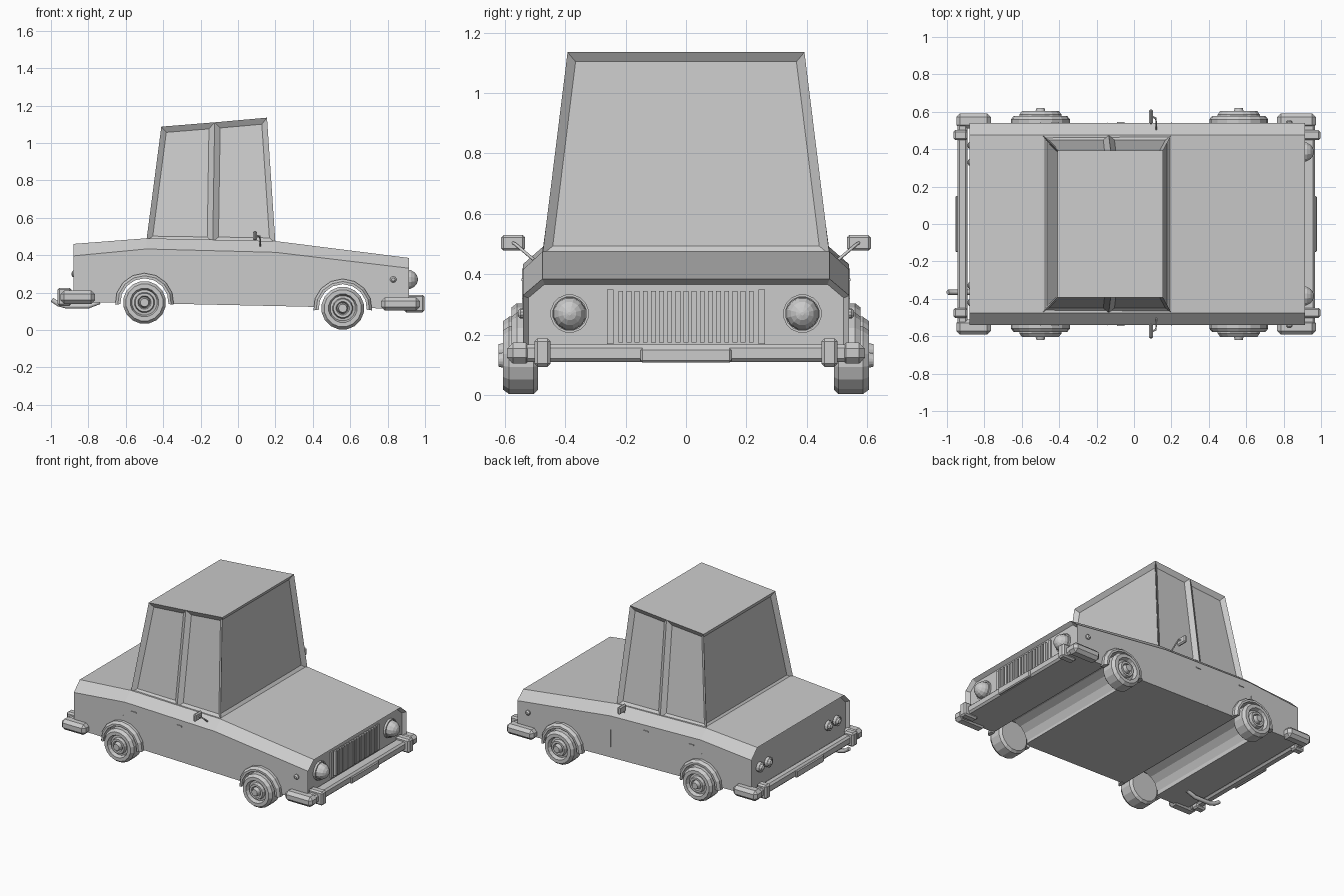
import bpy, bmesh
from math import sin, cos, pi, radians

if "Cube" in bpy.data.objects:
    bpy.data.objects.remove(bpy.data.objects["Cube"])


def loft(name, rings, bevel=0, insets=None):
    """Skin closed rings of points, cap both ends; insets = (test, thickness, depth)."""
    bm = bmesh.new()
    vs = [[bm.verts.new(p) for p in r] for r in rings]
    n = len(vs[0])
    for a, b in zip(vs, vs[1:]):
        for i in range(n):
            j = (i + 1) % n
            bm.faces.new((a[i], a[j], b[j], b[i]))
    bm.faces.new(vs[0])
    bm.faces.new(vs[-1][::-1])
    bmesh.ops.recalc_face_normals(bm, faces=bm.faces[:])
    bm.normal_update()
    if insets:
        test, thick, depth = insets
        bmesh.ops.inset_individual(bm, faces=[f for f in bm.faces if test(f.normal)],
                                   thickness=thick, depth=-depth, use_even_offset=True)
    if bevel:
        bmesh.ops.bevel(bm, geom=bm.edges[:], offset=bevel, segments=1, affect='EDGES')
    me = bpy.data.meshes.new(name)
    bm.to_mesh(me)
    bm.free()
    ob = bpy.data.objects.new(name, me)
    bpy.context.collection.objects.link(ob)
    return ob


def box(name, x0, x1, y0, y1, z0, z1, bevel=0):
    return loft(name, [[(x, y0, z0), (x, y1, z0), (x, y1, z1), (x, y0, z1)] for x in (x0, x1)], bevel)


def lathe(name, profile, center, axis, sign=1, n=16):
    """Profile of (radius, offset) turned around the x or y axis."""
    cx, cy, cz = center
    rings = []
    for r, o in profile:
        ring = []
        for i in range(n):
            a = 2 * pi * (i + 0.5) / n
            u, w = r * cos(a), r * sin(a)
            ring.append((cx + sign * o, cy + u, cz + w) if axis == 'x' else (cx + u, cy + sign * o, cz + w))
        rings.append(ring)
    return loft(name, rings)


def tube(name, pts, r):
    cu = bpy.data.curves.new(name, 'CURVE')
    cu.dimensions = '3D'
    cu.bevel_depth = r
    cu.bevel_resolution = 1
    cu.use_fill_caps = True
    sp = cu.splines.new('POLY')
    sp.points.add(len(pts) - 1)
    for p, q in zip(sp.points, pts):
        p.co = (*q, 1)
    ob = bpy.data.objects.new(name, cu)
    bpy.context.collection.objects.link(ob)


# Lower body: x, bottom, belt, deck heights; recessed nose and tail panels
stations = [(-0.88, 0.15, 0.396, 0.46), (-0.49, 0.143, 0.433, 0.49),
            (0.20, 0.128, 0.415, 0.475), (0.915, 0.112, 0.33, 0.385)]
body = loft("body", [[(x, -0.54, b), (x, 0.54, b), (x, 0.54, m), (x, 0.475, t),
                      (x, -0.475, t), (x, -0.54, m)] for x, b, m, t in stations],
            insets=(lambda n: abs(n.x) > 0.9, 0.018, 0.025))

# Cabin with recessed windows: bottom x, bottom z, top x, top z
cab = [(-0.49, 0.475, -0.41, 1.087), (-0.135, 0.47, -0.125, 1.11), (0.20, 0.465, 0.155, 1.135)]
loft("cabin", [[(bx, -0.475, bz), (bx, 0.475, bz), (tx, 0.392, tz), (tx, -0.392, tz)]
               for bx, bz, tx, tz in cab],
     insets=(lambda n: abs(n.z) < 0.6, 0.03, 0.022))

tire = [(0.06, 0.49), (0.10, 0.49), (0.115, 0.505), (0.115, 0.585), (0.10, 0.605), (0.077, 0.605),
        (0.068, 0.58), (0.055, 0.582), (0.05, 0.603), (0.036, 0.603), (0.03, 0.59), (0.022, 0.62), (0.01, 0.62)]
for end, wx, wz in (("rear", -0.50, 0.147), ("front", 0.56, 0.116)):
    # Wheel channel cut right through the body
    well = lathe(end + "_well_cutter", [(0.131, -0.7), (0.131, 0.7)], (wx, 0, wz), 'y')
    well.hide_render = True
    well.hide_viewport = False
    well.display_type = 'WIRE'
    mod = body.modifiers.new("well", 'BOOLEAN')
    mod.operation = 'DIFFERENCE'
    mod.object = well
    for s in (-1, 1):
        lathe(end + "_wheel", tire, (wx, 0, wz), 'y', s)
        # Fender flare
        rings = []
        for i in range(9):
            a = radians(-4 + 188 * i / 8)
            rings.append([(wx + r * cos(a), s * y, wz + r * sin(a)) for r, y in
                          ((0.129, 0.53), (0.129, 0.578), (0.143, 0.578), (0.157, 0.56), (0.157, 0.53))])
        loft(end + "_fender_flare", rings)

# Bumpers: direction, bar depth, bottom, top, guard tip
for end, d, bar, z0, z1, tip in (("front", 1, 0.968, 0.11, 0.168, 0.997), ("rear", -1, 0.945, 0.145, 0.205, 0.965)):
    box(end + "_bumper_bar", d * 0.89, d * bar, -0.56, 0.56, z0, z1, 0.012)
    box(end + "_plate", d * (bar - 0.01), d * (bar + 0.01), -0.15, 0.15, z0 - 0.002, z1 - 0.012, 0.006)
    for s in (-1, 1):
        box(end + "_bumper_corner", d * 0.765, d * (bar + 0.005), s * 0.51, s * 0.592, z0 - 0.006, z1 + 0.006, 0.02)
        box(end + "_bumper_guard", d * 0.89, d * tip, s * 0.448, s * 0.502, z0 - 0.016, z1 + 0.02, 0.01)

# Grille slats
for i in range(17):
    y = -0.216 + 0.027 * i
    box("grille_slat", 0.88, 0.908, y - 0.008, y + 0.008, 0.175, 0.345)
for s in (-1, 1):
    box("grille_side_panel", 0.88, 0.9, s * 0.24, s * 0.262, 0.17, 0.35)

bulb = [(0.055 * cos(radians(a)), 0.06 * sin(radians(a))) for a in (-20, 0, 22, 45, 66, 84)]
for s in (-1, 1):
    # Front and rear lamps
    lathe("headlight_ring", [(0.064, 0.885), (0.064, 0.905), (0.056, 0.905), (0.056, 0.89)], (0, s * 0.385, 0.27), 'x')
    lathe("headlight", bulb, (0.902, s * 0.385, 0.27), 'x', n=12)
    for y in (0.33, 0.42):
        lathe("tail_light", [(0.034, 0.85), (0.034, 0.875), (0.026, 0.88), (0.022, 0.872), (0.016, 0.885), (0.006, 0.89)],
              (0, s * y, 0.30), 'x', -1, 12)
    lathe("side_marker", [(0.017, 0.53), (0.017, 0.548), (0.009, 0.556)], (0.83, 0, 0.27), 'y', s, 10)
    # Door seams and handles
    for x, z0, z1 in ((-0.5, 0.30, 0.34), (-0.14, 0.14, 0.42), (0.2, 0.20, 0.32)):
        box("door_seam", x - 0.002, x + 0.002, s * 0.53, s * 0.542, z0, z1)
    for x in (-0.42, -0.07):
        box("door_handle", x - 0.02, x + 0.02, s * 0.53, s * 0.545, 0.378, 0.386)
    # Wing mirrors
    box("mirror_head", 0.08, 0.102, s * 0.533, s * 0.612, 0.478, 0.53, 0.008)
    tube("mirror_stem", [(0.10, s * 0.572, 0.504), (0.117, s * 0.565, 0.5), (0.12, s * 0.50, 0.445)], 0.005)

# Exhaust pipe
tube("exhaust_pipe", [(-0.74, -0.365, 0.15), (-0.80, -0.365, 0.127), (-0.92, -0.365, 0.127),
                      (-0.96, -0.365, 0.138), (-0.995, -0.365, 0.162)], 0.014)
